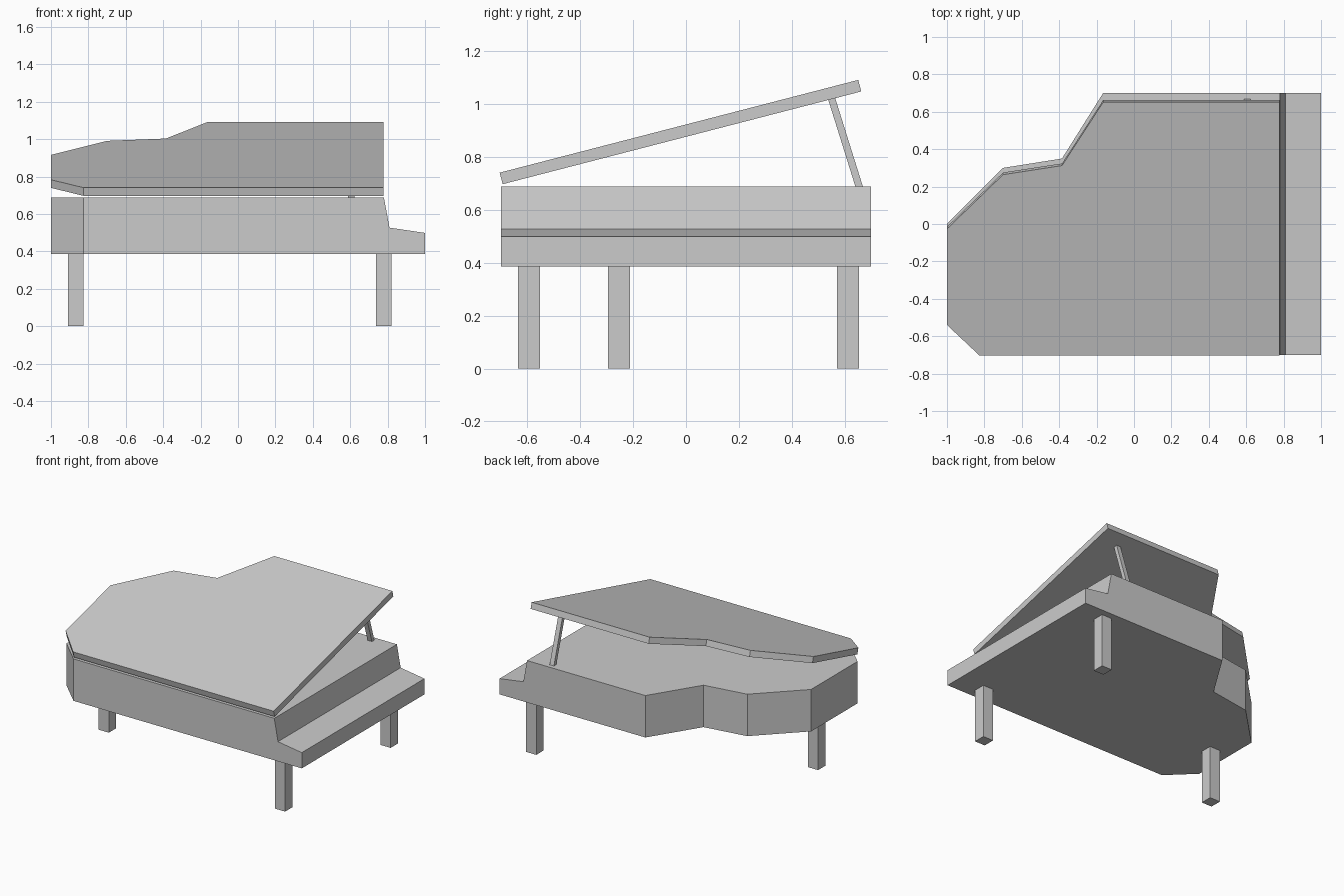
import bpy
import bmesh
from math import radians, atan2, hypot
from mathutils import Matrix, Vector

cube = bpy.data.objects.get("Cube")
if cube:
    bpy.data.objects.remove(cube)

grey = bpy.data.materials.new("plain grey")
grey.use_nodes = True
COLOUR = (0.6, 0.6, 0.6, 1)
grey.diffuse_color = COLOUR
grey.node_tree.nodes["Principled BSDF"].inputs["Base Color"].default_value = COLOUR


def prism(name, points, offset):
    """Extrude a flat polygon along an offset vector."""
    bm = bmesh.new()
    base = bm.faces.new([bm.verts.new(p) for p in points])
    ext = bmesh.ops.extrude_face_region(bm, geom=[base])
    new_verts = [v for v in ext["geom"] if isinstance(v, bmesh.types.BMVert)]
    bmesh.ops.translate(bm, vec=offset, verts=new_verts)
    bmesh.ops.recalc_face_normals(bm, faces=bm.faces)
    mesh = bpy.data.meshes.new(name)
    bm.to_mesh(mesh)
    bm.free()
    mesh.materials.append(grey)
    obj = bpy.data.objects.new(name, mesh)
    bpy.context.collection.objects.link(obj)
    return obj


def box(name, centre, size):
    x, y = size[0] / 2, size[1] / 2
    corners = [(-x, -y, 0), (x, -y, 0), (x, y, 0), (-x, y, 0)]
    obj = prism(name, corners, (0, 0, size[2]))
    obj.location = centre
    return obj


def outline(right):
    """Curved-tail plan, cut off at the given x on the keyboard end."""
    return [(-1, -0.53), (-0.825, -0.70), (right, -0.70), (right, 0.70),
            (-0.165, 0.70), (-0.385, 0.35), (-0.70, 0.30), (-1, 0.0)]


BOTTOM, TOP = 0.385, 0.688

# Case, with the stepped keyboard shelf cut out of its end
case = prism("case", [(x, y, BOTTOM) for x, y in outline(1)], (0, 0, TOP - BOTTOM))
shelf = [(0.774, 0.72), (0.81, 0.527), (1.1, 0.484), (1.1, 0.72)]
cutter = prism("shelf_cutter", [(x, -0.8, z) for x, z in shelf], (0, 1.6, 0))
cutter.hide_render = True
mod = case.modifiers.new("shelf cut", "BOOLEAN")
mod.operation = "DIFFERENCE"
mod.solver = "EXACT"
mod.object = cutter
bpy.context.view_layer.objects.active = case
bpy.ops.object.modifier_apply(modifier=mod.name)
bpy.data.objects.remove(cutter)

# Lid, modelled from its hinge line and swung open
lid = prism("lid", [(x, y + 0.70, 0) for x, y in outline(0.778)], (0, 0, 0.045))
lid.location = (0, -0.693, 0.697)
lid.rotation_euler.x = radians(14.5)

# Prop stick leaning in to the underside of the lid
foot, head = Vector((0.605, 0.657, 0.68)), Vector((0.605, 0.55, 1.022))
lean = head - foot
prop = box("lid_prop", foot, (0.034, 0.027, lean.length))
prop.rotation_euler.x = atan2(-lean.y, lean.z)

# Three square legs
for name, x, y in (("front_leg", 0.78, -0.593),
                   ("back_leg", 0.78, 0.612),
                   ("tail_leg", -0.867, -0.253)):
    box(name, (x, y, 0), (0.082, 0.084, BOTTOM))
